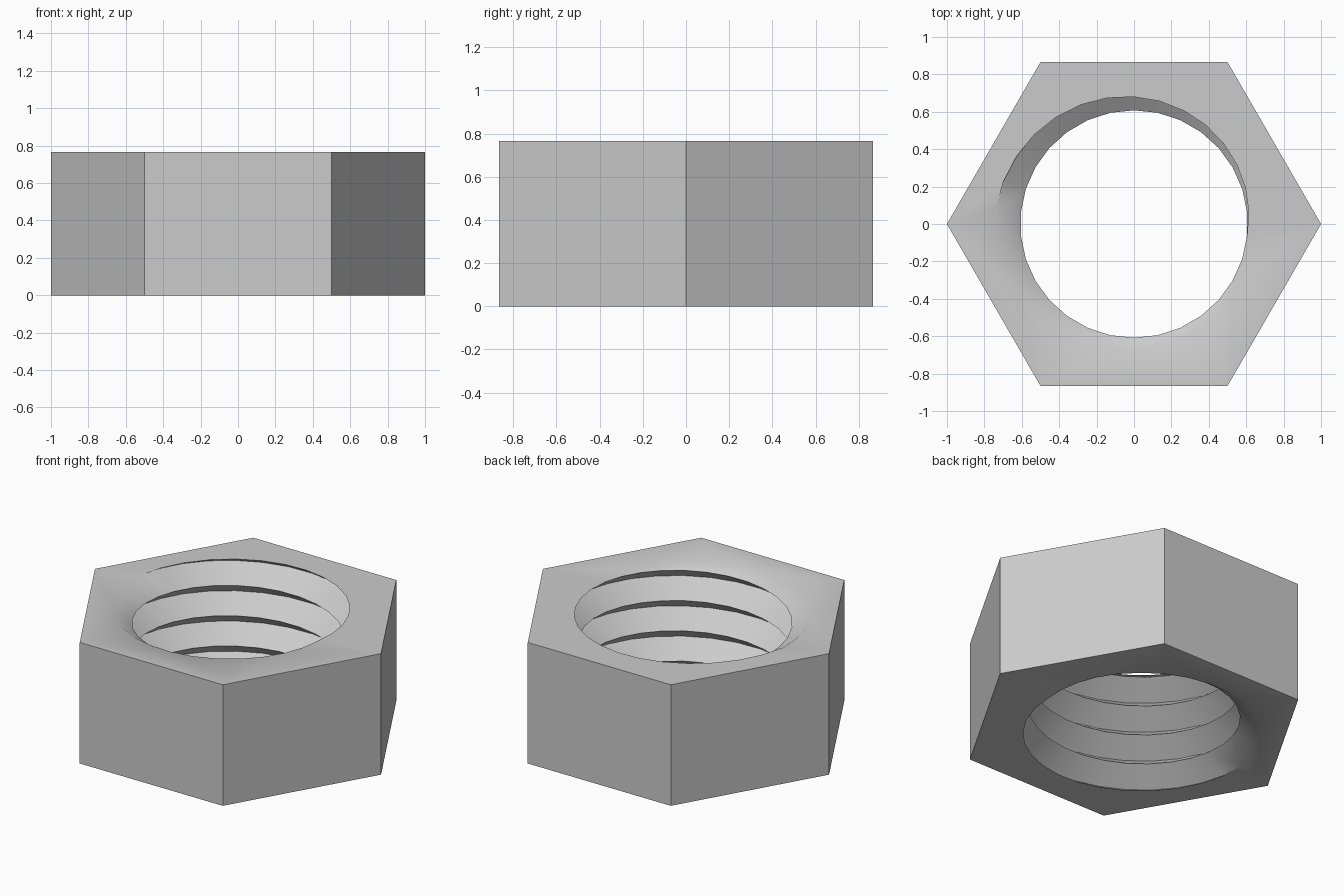
import bpy
import bmesh
from math import cos, sin, pi, radians

cube = bpy.data.objects.get("Cube")
if cube:
    bpy.data.objects.remove(cube, do_unlink=True)

HEIGHT = 0.765
TURNS = 4
PITCH = HEIGHT / TURNS
SEGMENTS = 30
ROOT_R, CREST_R = 0.743, 0.608
START = radians(174)

steel = bpy.data.materials.new("grey steel")
steel.use_nodes = True
grey = (0.6, 0.6, 0.6, 1)
steel.diffuse_color = grey
steel.node_tree.nodes["Principled BSDF"].inputs["Base Color"].default_value = grey

bm = bmesh.new()

# Helical V thread, longer than the nut: alternate root and crest lines
rows = []
for k in range(-2 * TURNS - 4, 4):
    r = CREST_R if k % 2 else ROOT_R
    row = []
    for i in range(SEGMENTS + 1):
        a = START + 2 * pi * i / SEGMENTS
        z = HEIGHT + PITCH * (k / 2 + i / SEGMENTS)
        row.append(bm.verts.new((r * cos(a), r * sin(a), z)))
    rows.append(row)
for low, high in zip(rows, rows[1:]):
    for i in range(SEGMENTS):
        bm.faces.new((low[i], low[i + 1], high[i + 1], high[i]))
bmesh.ops.remove_doubles(bm, verts=bm.verts[:], dist=1e-4)

# Trim the thread flush with the two end faces
for z, direction in ((0, -1), (HEIGHT, 1)):
    bmesh.ops.bisect_plane(bm, geom=bm.verts[:] + bm.edges[:] + bm.faces[:], dist=1e-5,
                           plane_co=(0, 0, z), plane_no=(0, 0, direction), clear_outer=True)
bmesh.ops.remove_doubles(bm, verts=bm.verts[:], dist=1e-4)

# Hexagonal end faces around the threaded hole
rings = []
for z, direction in ((0, -1), (HEIGHT, 1)):
    rim = [e for e in bm.edges if e.is_boundary and all(abs(v.co.z - z) < 1e-4 for v in e.verts)]
    ring = [bm.verts.new((cos(n * pi / 3), sin(n * pi / 3), z)) for n in range(6)]
    outline = [bm.edges.new((ring[n], ring[(n + 1) % 6])) for n in range(6)]
    bmesh.ops.triangle_fill(bm, edges=rim + outline, use_beauty=True, normal=(0, 0, direction))
    rings.append(ring)

# Six flat sides
bottom, top = rings
for n in range(6):
    m = (n + 1) % 6
    bm.faces.new((bottom[n], bottom[m], top[m], top[n]))

bmesh.ops.recalc_face_normals(bm, faces=bm.faces[:])
mesh = bpy.data.meshes.new("hex_nut")
bm.to_mesh(mesh)
bm.free()
mesh.materials.append(steel)
nut = bpy.data.objects.new("hex_nut", mesh)
bpy.context.collection.objects.link(nut)

# Smooth thread flanks, sharp crests and outer edges
bpy.ops.object.select_all(action="DESELECT")
nut.select_set(True)
bpy.context.view_layer.objects.active = nut
bpy.ops.object.shade_smooth_by_angle(angle=radians(40))
